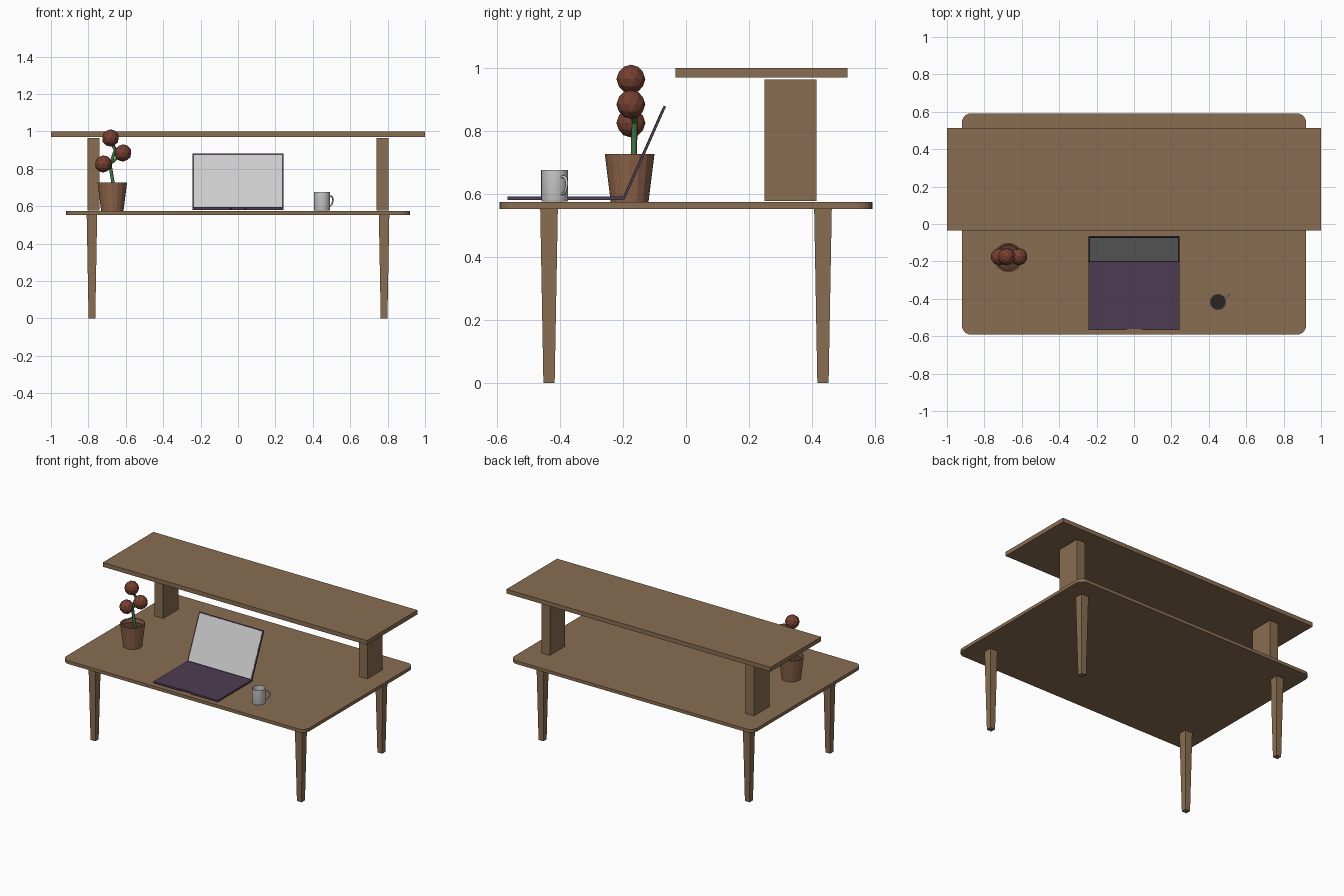
import bpy, bmesh, math
from mathutils import Vector

if "Cube" in bpy.data.objects:
    bpy.data.objects.remove(bpy.data.objects["Cube"])


def material(name, rgb):
    m = bpy.data.materials.new(name)
    m.diffuse_color = (*rgb, 1)
    m.use_nodes = True
    m.node_tree.nodes["Principled BSDF"].inputs["Base Color"].default_value = m.diffuse_color
    return m


WOOD = material("wood", (0.25, 0.155, 0.085))
CLAY = material("clay", (0.27, 0.13, 0.07))
SOIL = material("soil", (0.09, 0.04, 0.025))
LEAF = material("leaf", (0.05, 0.17, 0.05))
BLOOM = material("bloom", (0.18, 0.05, 0.03))
CASE = material("case", (0.075, 0.045, 0.085))
COFFEE = material("coffee", (0.025, 0.018, 0.014))


def finish(name, bm, mat=None, smooth=False):
    bmesh.ops.recalc_face_normals(bm, faces=bm.faces)
    me = bpy.data.meshes.new(name)
    bm.to_mesh(me)
    bm.free()
    ob = bpy.data.objects.new(name, me)
    bpy.context.collection.objects.link(ob)
    if mat:
        me.materials.append(mat)
    if smooth:
        bpy.ops.object.select_all(action='DESELECT')
        bpy.context.view_layer.objects.active = ob
        ob.select_set(True)
        bpy.ops.object.shade_smooth_by_angle(angle=math.radians(40))
    return ob


def box(name, lo, hi, mat=None, corner=0.0, taper=1.0):
    """Box between two corners; optional rounded upright edges and tapered foot."""
    lo, hi = Vector(lo), Vector(hi)
    mid, size = (lo + hi) / 2, hi - lo
    bm = bmesh.new()
    bmesh.ops.create_cube(bm, size=1)
    for v in bm.verts:
        k = taper if v.co.z < 0 else 1
        v.co = mid + Vector((v.co.x * size.x * k, v.co.y * size.y * k, v.co.z * size.z))
    if corner:
        upright = [e for e in bm.edges if abs(e.verts[0].co.z - e.verts[1].co.z) > size.z / 2]
        bmesh.ops.bevel(bm, geom=upright, offset=corner, segments=6, profile=0.5, affect='EDGES')
    return finish(name, bm, mat)


def lathe(name, profile, sides, at, mat=None, smooth=False):
    """Turn a radius/height profile around z and close both ends."""
    bm = bmesh.new()
    rings = []
    for r, z in profile:
        rings.append([bm.verts.new((at[0] + r * math.cos(a), at[1] + r * math.sin(a), z))
                      for a in (math.tau * i / sides for i in range(sides))])
    for a, b in zip(rings, rings[1:]):
        for i in range(sides):
            j = (i + 1) % sides
            bm.faces.new((a[i], a[j], b[j], b[i]))
    bm.faces.new(rings[0])
    bm.faces.new(rings[-1])
    return finish(name, bm, mat, smooth)


def tube(name, points, radius, mat=None, smooth_path=False):
    cu = bpy.data.curves.new(name, 'CURVE')
    cu.dimensions = '3D'
    cu.bevel_depth = radius
    cu.bevel_resolution = 1
    cu.use_fill_caps = True
    cu.resolution_u = 4
    sp = cu.splines.new('BEZIER')
    sp.bezier_points.add(len(points) - 1)
    for p, co in zip(sp.bezier_points, points):
        p.co = co
        p.handle_left_type = p.handle_right_type = 'AUTO' if smooth_path else 'VECTOR'
    ob = bpy.data.objects.new(name, cu)
    bpy.context.collection.objects.link(ob)
    if mat:
        cu.materials.append(mat)
    bpy.ops.object.select_all(action='DESELECT')
    bpy.context.view_layer.objects.active = ob
    ob.select_set(True)
    bpy.ops.object.convert(target='MESH')
    return bpy.context.object


# Desk: top, tapered legs, raised shelf on two uprights
box("desk_top", (-0.92, -0.592, 0.553), (0.92, 0.592, 0.575), WOOD, corner=0.05)
for side, sx in (("left", -1), ("right", 1)):
    for end, sy in (("front", -1), ("back", 1)):
        x, y = sx * 0.781, sy * 0.435
        box(f"{end}_{side}_leg", (x - 0.028, y - 0.028, 0), (x + 0.028, y + 0.028, 0.554), WOOD, taper=0.64)
    x = sx * 0.773
    box(f"{side}_shelf_support", (x - 0.032, 0.249, 0.578), (x + 0.032, 0.414, 0.964), WOOD)
box("shelf", (-1, -0.034, 0.971), (1, 0.513, 1.0), WOOD)

# Laptop base with a finger notch in the front edge
bm = bmesh.new()
outline = [(-0.244, -0.198), (-0.244, -0.567), (-0.042, -0.567), (-0.036, -0.56),
           (0.036, -0.56), (0.042, -0.567), (0.244, -0.567), (0.244, -0.198)]
face = bm.faces.new([bm.verts.new((x, y, 0.581)) for x, y in outline])
up = bmesh.ops.extrude_face_region(bm, geom=[face])["geom"]
for v in up:
    if isinstance(v, bmesh.types.BMVert):
        v.co.z = 0.592
finish("laptop_base", bm, CASE)

# Lid and screen, tilted back about the hinge
lid = box("laptop_lid", (-0.244, -0.004, 0), (0.244, 0.004, 0.322), CASE)
screen = box("laptop_screen", (-0.236, -0.005, 0.01), (0.236, -0.003, 0.314))
for ob in (lid, screen):
    ob.location = (0, -0.198, 0.585)
    ob.rotation_euler.x = -math.radians(24)

# Mug, its drink and handle
mug = (0.449, -0.417)
lathe("mug", [(0.041, 0.577), (0.043, 0.582), (0.043, 0.676), (0.039, 0.676), (0.038, 0.585)],
      24, mug, smooth=True)
lathe("mug_drink", [(0.0385, 0.625), (0.0385, 0.63)], 24, mug, COFFEE)
ang = math.radians(33)
handle = [(0.04, 0.654), (0.06, 0.653), (0.069, 0.64), (0.066, 0.618), (0.056, 0.604), (0.04, 0.6)]
tube("mug_handle", [(mug[0] + r * math.cos(ang), mug[1] + r * math.sin(ang), z) for r, z in handle],
     0.0045, smooth_path=True)

# Flower pot and soil
pot = (-0.672, -0.179)
lathe("plant_pot", [(0.06, 0.575), (0.079, 0.728), (0.071, 0.728), (0.067, 0.69)], 16, pot, CLAY)
lathe("pot_soil", [(0.068, 0.692), (0.069, 0.702)], 16, pot, SOIL)

# Stems and round blooms
tube("plant_stem", [(-0.664, -0.166, 0.7), (-0.684, -0.164, 0.82), (-0.656, -0.164, 0.9),
                    (-0.68, -0.174, 0.95)], 0.01, LEAF)
tube("left_stem", [(-0.682, -0.164, 0.8), (-0.715, -0.174, 0.825)], 0.008, LEAF)
tube("right_stem", [(-0.678, -0.164, 0.83), (-0.62, -0.174, 0.88)], 0.008, LEAF)
blooms = {"top": (-0.682, -0.175, 0.965), "right": (-0.615, -0.175, 0.885), "left": (-0.72, -0.175, 0.826)}
for key, co in blooms.items():
    bm = bmesh.new()
    bmesh.ops.create_icosphere(bm, subdivisions=2, radius=0.046)
    bmesh.ops.translate(bm, vec=co, verts=bm.verts)
    finish(f"{key}_bloom", bm, BLOOM)
